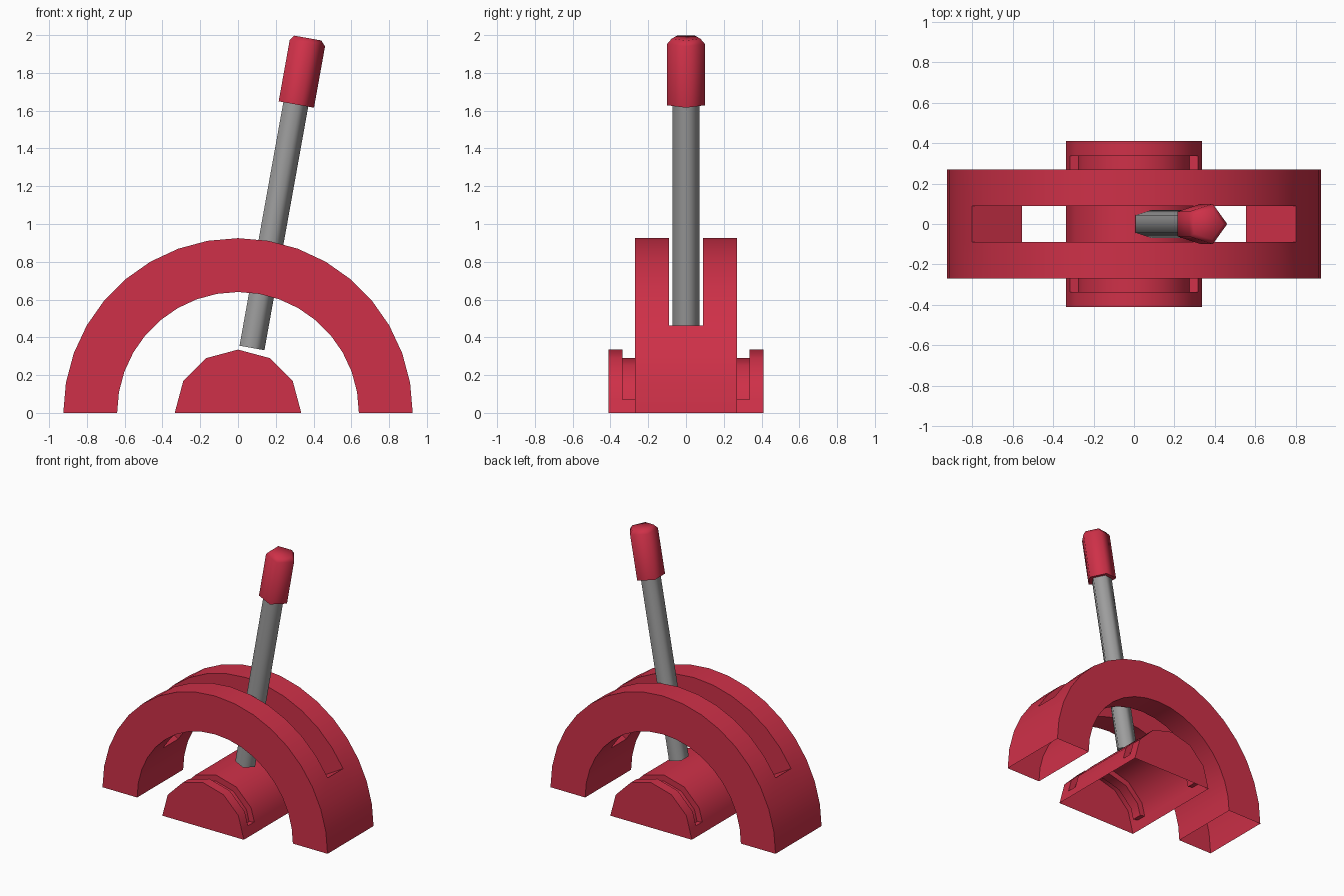
import bpy, bmesh
from math import sin, cos, pi, radians
from mathutils import Matrix, Vector

cube = bpy.data.objects.get("Cube")
if cube:
    bpy.data.objects.remove(cube, do_unlink=True)


def material(name, rgb):
    m = bpy.data.materials.new(name)
    m.use_nodes = True
    m.diffuse_color = (*rgb, 1)
    m.node_tree.nodes["Principled BSDF"].inputs["Base Color"].default_value = (*rgb, 1)
    return m


RED = material("crimson red", (0.62, 0.03, 0.065))
GREY = material("steel grey", (0.34, 0.34, 0.34))


def finish(name, bm, mat, angle):
    bmesh.ops.remove_doubles(bm, verts=bm.verts, dist=0.0005)
    bmesh.ops.recalc_face_normals(bm, faces=bm.faces)
    mesh = bpy.data.meshes.new(name)
    bm.to_mesh(mesh)
    bm.free()
    mesh.materials.append(mat)
    ob = bpy.data.objects.new(name, mesh)
    bpy.context.collection.objects.link(ob)
    bpy.ops.object.select_all(action='DESELECT')
    ob.select_set(True)
    bpy.context.view_layer.objects.active = ob
    bpy.ops.object.shade_smooth_by_angle(angle=radians(angle))
    return ob


def half_round(name, radii, sides, stations, ys, is_open, angle):
    """Half cylinder shell, open underneath, with cells left out by is_open(t, r, y)."""
    bm = bmesh.new()
    grid = (stations, radii, ys)
    size = [len(g) - 1 for g in grid]

    def corner(c):
        t, r, y = (g[i] for g, i in zip(grid, c))
        k = min(int(t), sides - 1)
        a, b = (Vector((cos(pi * n / sides), 0, sin(pi * n / sides))) for n in (k, k + 1))
        p = a.lerp(b, t - k) * r
        return bm.verts.new((p.x, y, p.z))

    def filled(c):
        if any(i < 0 or i >= s for i, s in zip(c, size)):
            return False
        return not is_open(*((g[i] + g[i + 1]) / 2 for g, i in zip(grid, c)))

    cells = [(i, j, k) for i in range(size[0]) for j in range(size[1]) for k in range(size[2])]
    for c in filter(filled, cells):
        for axis in range(3):
            for step in (0, 1):
                near = list(c)
                near[axis] += 2 * step - 1
                under = axis == 0 and not 0 <= near[0] < size[0]
                centre = axis == 1 and radii[c[1] + step] == 0
                if filled(near) or under or centre:
                    continue
                u, v = [n for n in range(3) if n != axis]
                quad = []
                for du, dv in ((0, 0), (1, 0), (1, 1), (0, 1)):
                    p = list(c)
                    p[axis] += step
                    p[u] += du
                    p[v] += dv
                    quad.append(corner(p))
                bm.faces.new(quad)
    return finish(name, bm, RED, angle)


# Slotted arch
half_round("slotted_arch", [0.64, 0.925], 18, list(range(19)),
           [-0.27, -0.09, 0.09, 0.27],
           lambda t, r, y: abs(y) < 0.09 and 3 < t < 15, 30)

# Pivot drum with a groove near each end
half_round("pivot_drum", [0, 0.29, 0.335], 6, [0, 0.42, 1, 2, 3, 4, 5, 5.58, 6],
           [-0.41, -0.335, -0.26, 0.26, 0.335, 0.41],
           lambda t, r, y: r > 0.29 and 0.26 < abs(y) < 0.335 and 0.42 < t < 5.58, 36)


# Tilted lever: five-sided rod and grip sharing one axis
def lever_part(name, profile, mat):
    """Stack of five-sided rings given as (distance along axis, radius)."""
    bm = bmesh.new()
    rings = [[bm.verts.new((r * cos(2 * pi * n / 5), r * sin(2 * pi * n / 5), h))
              for n in range(5)] for h, r in profile]
    for low, high in zip(rings, rings[1:]):
        for n in range(5):
            m = (n + 1) % 5
            bm.faces.new((low[n], low[m], high[m], high[n]))
    bm.faces.new(rings[0])
    bm.faces.new(rings[-1])
    ob = finish(name, bm, mat, 75)
    ob.matrix_world = Matrix.Translation((0.067, 0, 0.345)) @ Matrix.Rotation(radians(10.2), 4, 'Y')
    return ob


lever_part("lever_rod", [(0, 0.074), (1.33, 0.074)], GREY)
lever_part("lever_grip", [(1.31, 0.105), (1.64, 0.105), (1.667, 0.08)], RED)
